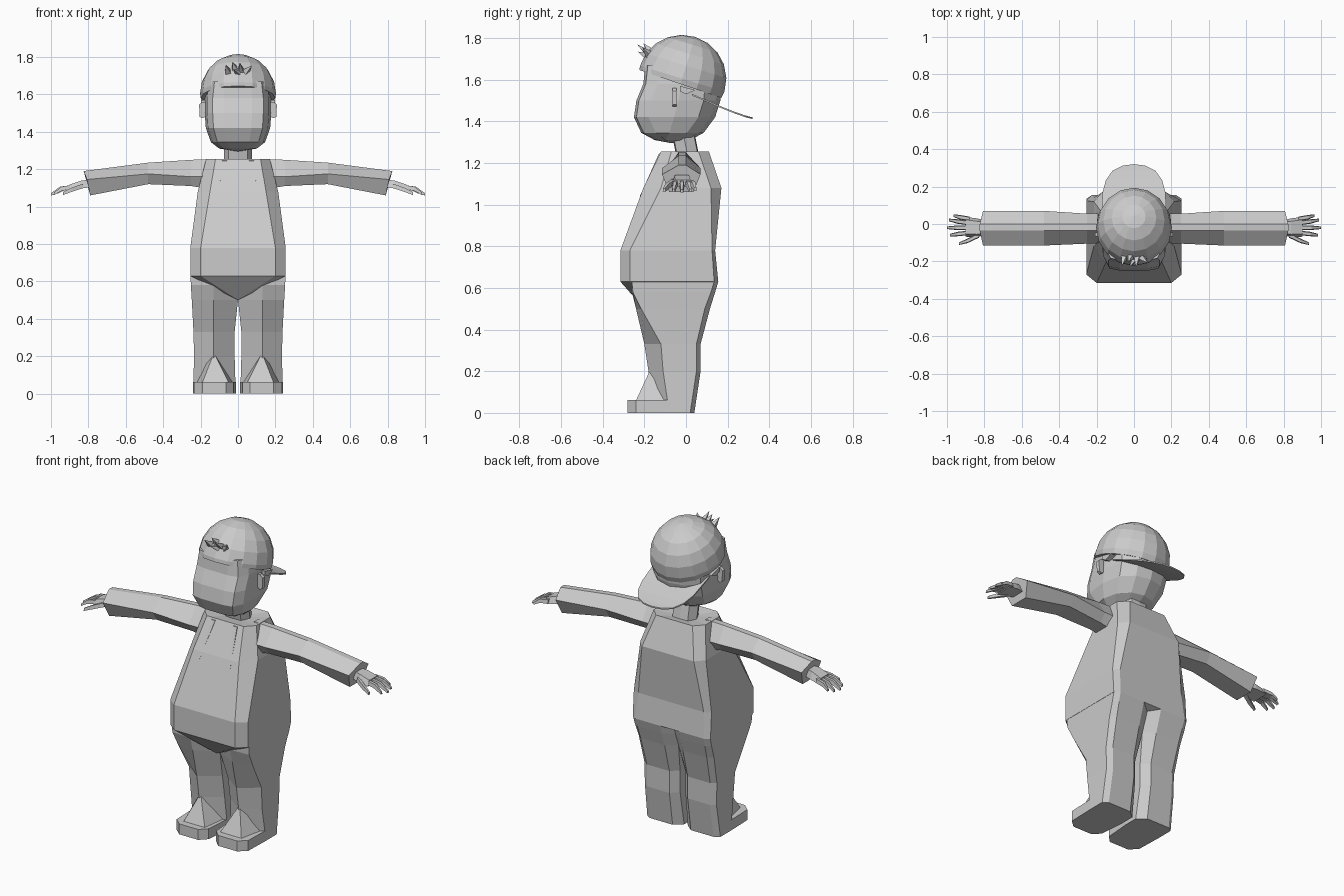
import bpy, bmesh, math
from mathutils import Vector, Matrix

if "Cube" in bpy.data.objects:
    bpy.data.objects.remove(bpy.data.objects["Cube"])

grey = bpy.data.materials.new("plain_grey")
grey.diffuse_color = (0.6, 0.6, 0.6, 1)
grey.use_nodes = True
grey.node_tree.nodes["Principled BSDF"].inputs["Base Color"].default_value = grey.diffuse_color


def finish(name, bm):
    bmesh.ops.recalc_face_normals(bm, faces=bm.faces)
    me = bpy.data.meshes.new(name)
    bm.to_mesh(me)
    bm.free()
    me.materials.append(grey)
    ob = bpy.data.objects.new(name, me)
    bpy.context.collection.objects.link(ob)
    return ob


def loft(name, rings, bottom=None, top=None):
    """Skin equal-length rings; ends close flat or run to a pole."""
    bm = bmesh.new()
    vr = [[bm.verts.new(p) for p in r] for r in rings]
    n = len(vr[0])
    for a, b in zip(vr, vr[1:]):
        for i in range(n):
            bm.faces.new((a[i], a[(i + 1) % n], b[(i + 1) % n], b[i]))
    for ring, pole in ((vr[0], bottom), (vr[-1], top)):
        if pole:
            p = bm.verts.new(pole)
            for i in range(n):
                bm.faces.new((ring[i], ring[(i + 1) % n], p))
        else:
            bm.faces.new(ring)
    return finish(name, bm)


def both(half):
    """Complete a ring from its right half (first and last points on x = 0)."""
    return half + [(-x, y, z) for x, y, z in half[-2:0:-1]]


# Torso: (z, front x, front y, side x, side front y, side back y, back x, back y)
torso = [(.63, .20, -.315, .255, -.27, .135, .225, .155),
         (.78, .20, -.315, .255, -.27, .125, .215, .14),
         (1.08, .15, -.205, .215, -.12, .12, .17, .17),
         (1.255, .12, -.12, .17, -.07, .06, .12, .11)]
loft("torso", [both([(0, yf, z), (xf, yf, z), (xs, sf, z), (xs, sb, z), (xb, yb, z), (0, yb, z)])
               for z, xf, yf, xs, sf, sb, xb, yb in torso],
     bottom=(0, -.20, .50), top=(0, 0, 1.235))

# Legs: (z, ridge y, outer x, outer front y, outer back y, back y, inner x, inner front y)
legs = [(0, -.17, .24, -.08, .02, .04, .012, -.08),
        (.20, -.18, .235, -.11, .05, .07, .018, -.10),
        (.33, -.20, .238, -.12, .05, .07, .018, -.12),
        (.50, -.24, .247, -.215, .09, .115, .0, -.17),
        (.58, -.26, .252, -.255, .12, .14, .0, -.19),
        (.63, -.26, .254, -.26, .135, .155, .0, -.19)]
for s, side in ((1, "left"), (-1, "right")):
    loft(side + "_leg", [[(s * x, y, z) for x, y in
         ((.13, ry), (xo, yf), (xo, yb), (xo - .03, by), (.06, by), (xi, yb - .02), (xi, iy))]
        for z, ry, xo, yf, yb, by, xi, iy in legs])

    # Shoe with chamfered toe and a sloped instep up the shin
    sole = [(.012, -.08), (.025, -.24), (.065, -.28), (.19, -.28), (.235, -.24), (.24, -.08)]
    loft(side + "_shoe", [[(s * x, y, 0) for x, y in sole], [(s * x, y, .062) for x, y in sole]])
    loft(side + "_instep", [[(s * x, y, .06) for x, y in
         ((.03, -.1), (.05, -.24), (.19, -.24), (.22, -.1))],
        [(s * x, y, z) for x, y, z in
         ((.10, -.12, .2), (.12, -.175, .2), (.135, -.175, .2), (.16, -.12, .2))]])

    # Sleeve: (top x, bottom x, top z, mid z, low z, front y, back y)
    arm = [(.13, .13, 1.255, 1.16, 1.09, -.10, .055),
           (.25, .25, 1.25, 1.16, 1.11, -.105, .055),
           (.48, .48, 1.235, 1.175, 1.12, -.115, .07),
           (.825, .79, 1.19, 1.145, 1.06, -.115, .07)]
    loft(side + "_sleeve", [[(s * a, -.035, zt), (s * a, 0, zt), (s * (a + b) / 2, yb, zm),
                             (s * b, yb - .035, zl), (s * b, yf + .035, zl),
                             (s * (a + b) / 2, yf, zm)]
                            for a, b, zt, zm, zl, yf, yb in arm])

    # Hand: flat palm and five tapering fingers
    def slab(x, y, w, z, h):
        return [(s * x, y - w, z - h), (s * x, y + w, z - h),
                (s * x, y + w * .7, z + h), (s * x, y - w * .7, z + h)]
    loft(side + "_palm", [slab(.78, -.02, .035, 1.125, .022), slab(.84, -.02, .05, 1.118, .02),
                          slab(.90, -.015, .053, 1.102, .016)])
    for name, y0, x1, y1, z1 in (("little", .028, .965, .045, 1.075), ("ring", .005, .99, .022, 1.068),
                                 ("middle", -.02, 1.0, -.02, 1.065), ("index", -.047, .985, -.06, 1.068)):
        loft(f"{side}_{name}_finger", [slab(.88, y0, .012, 1.105, .011),
             slab((.9 + x1) / 2, (y0 + y1) / 2, .012, 1.096, .011), slab(x1, y1, .007, z1, .007)])
    loft(side + "_thumb", [slab(.83, -.06, .014, 1.11, .012), slab(.89, -.09, .012, 1.09, .011),
                           slab(.935, -.105, .007, 1.07, .008)])

    # Shirt cord hanging from the collar
    loft(side + "_cord", [[(s * x, y, z) for x, y, z in r] for r in (
        [(.06, -.10, 1.25), (.085, -.10, 1.25), (.085, -.13, 1.245), (.06, -.13, 1.245)],
        [(.098, -.21, 1.04), (.104, -.21, 1.04), (.104, -.222, 1.04), (.098, -.222, 1.04)])])

    # Ear plate and the tuft of hair behind it
    ear = [(.165, 1.485), (.19, 1.472), (.205, 1.48), (.208, 1.545), (.19, 1.56), (.165, 1.56)]
    loft(side + "_ear", [[(s * x, y, z) for x, z in ear] for y in (-.066, -.045)])
    loft(side + "_side_hair", [[(s * x, y, z) for y, z in ((-.03, 1.57), (-.03, 1.545), (.0, 1.53),
                                                          (.045, 1.55))] for x in (.16, .198)])

# Neck, leaning back towards the collar
loft("neck", [both([(0, c - .055, z), (.05, c - .05, z), (.075, c, z), (.05, c + .05, z), (0, c + .055, z)])
              for c, z in ((.015, 1.20), (-.015, 1.35))])

# Head: (z, half width, front y, back y), flat-faced and round behind
head = [(1.31, .10, -.15, .02), (1.345, .145, -.215, .085), (1.42, .172, -.25, .14),
        (1.50, .178, -.238, .165), (1.58, .178, -.205, .172), (1.67, .165, -.195, .16)]
loft("head", [both([(0, f, z + .0), (w * .42, f, z), (w * .76, f + .012, z), (w * .93, f + .07, z),
                    (w, f * .35 + b * .65 - .06, z), (w * .88, b - .08, z),
                    (w * .5, b - .02, z), (0, b, z)])
              for z, w, f, b in head], bottom=(0, -.07, 1.295))

# Cap dome: faceted ball cut along a plane that drops towards the back
bm = bmesh.new()
bmesh.ops.create_uvsphere(bm, u_segments=16, v_segments=10, radius=1)
bmesh.ops.transform(bm, verts=bm.verts, matrix=Matrix.Translation((0, -.018, 1.605)) @
                    Matrix.Rotation(math.radians(-17), 4, 'X') @ Matrix.Diagonal((.203, .212, .21, 1)))
cut = bmesh.ops.bisect_plane(bm, geom=bm.verts[:] + bm.edges[:] + bm.faces[:],
                             plane_co=(0, 0, 1.57), plane_no=(0, .34, 1), clear_inner=True)
bmesh.ops.holes_fill(bm, edges=[e for e in bm.edges if e.is_boundary])
finish("cap", bm)

# Cap brim at the back, arched across and sloping down
outline = [(.175, .03), (.168, .17), (.15, .235), (.115, .285), (.06, .312), (0, .32)]
outline += [(-x, y) for x, y in outline[-2::-1]]


def brim_ring(lift):
    return [(x, y, 1.56 - .44 * y - .5 * x * x + lift) for x, y in outline]


bm = bmesh.new()
top, low = ([bm.verts.new(p) for p in brim_ring(h)] for h in (0, -.008))
n = len(top)
for row in (top, low):
    for i in range(n // 2):
        quad = [row[i], row[i + 1], row[n - 2 - i], row[n - 1 - i]]
        bm.faces.new(list(dict.fromkeys(quad)))
for i in range(n):
    bm.faces.new((top[i], top[(i + 1) % n], low[(i + 1) % n], low[i]))
finish("cap_brim", bm)

# Hair spikes poking through the front opening of the cap
spikes = [((-.055, -.185, 1.725), (-.065, -.225, 1.76)), ((-.02, -.18, 1.745), (-.03, -.205, 1.775)),
          ((.015, -.185, 1.73), (.01, -.235, 1.77)), ((.05, -.185, 1.73), (.075, -.21, 1.755)),
          ((.0, -.19, 1.715), (-.025, -.232, 1.735))]
for i, (base, tip) in enumerate(spikes):
    b, t = Vector(base), Vector(tip)
    d = (t - b).normalized()
    u = d.orthogonal().normalized() * .026
    v = d.cross(u)
    r = b - d * .025
    loft(f"hair_spike_{i + 1}", [[r + u, r + v, r - u, r - v]], top=t)
